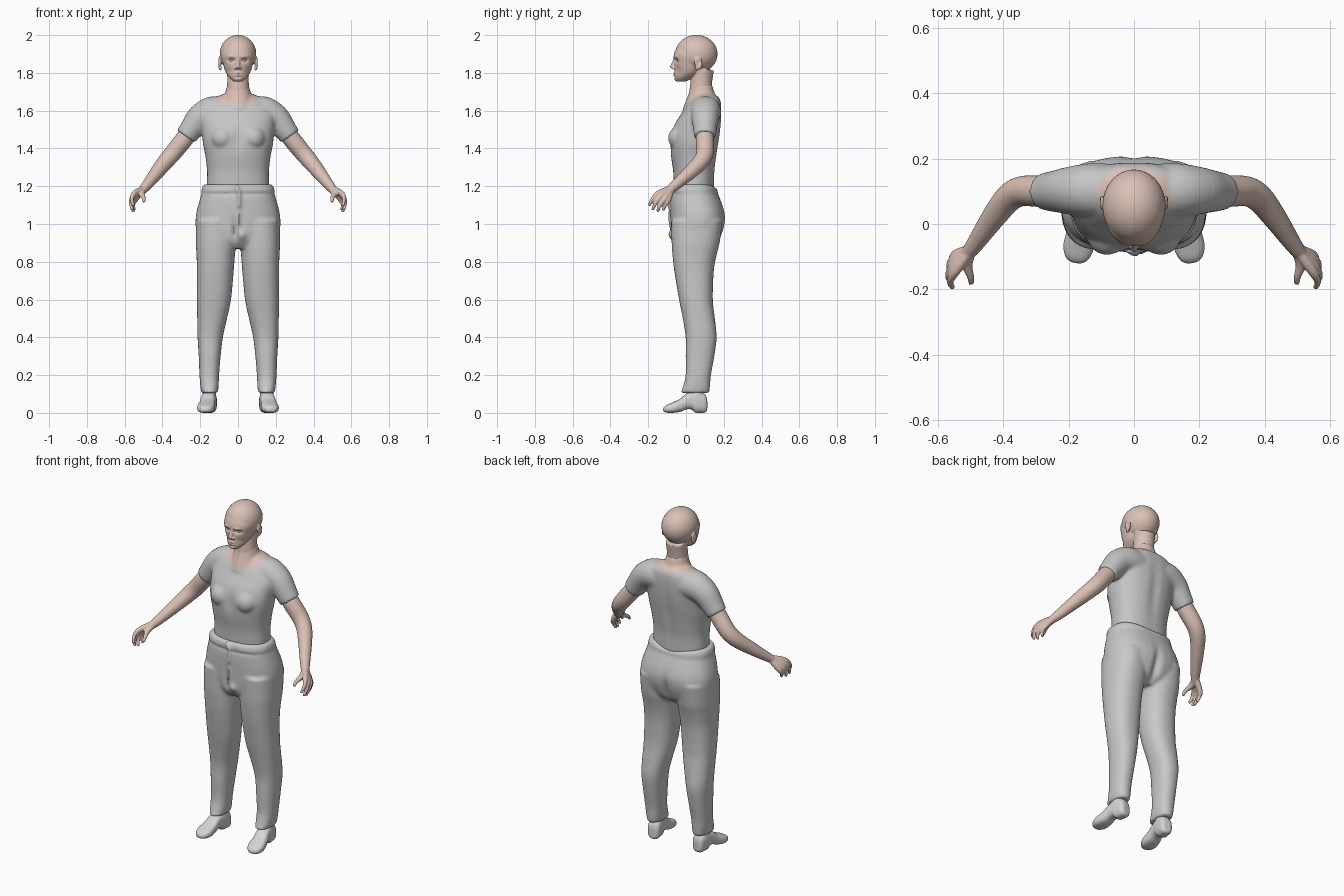
import bpy, bmesh, math
from mathutils import Vector, Matrix

if "Cube" in bpy.data.objects:
    bpy.data.objects.remove(bpy.data.objects["Cube"])


def material(name, col):
    m = bpy.data.materials.new(name)
    m.diffuse_color = (*col, 1)
    m.use_nodes = True
    m.node_tree.nodes["Principled BSDF"].inputs["Base Color"].default_value = m.diffuse_color
    return m


SKIN = material("skin", (0.70, 0.53, 0.46))
SHIRT = material("shirt grey", (0.56, 0.56, 0.56))
PANTS = material("trouser grey", (0.58, 0.58, 0.58))
SHOE = material("shoe grey", (0.66, 0.66, 0.66))


def spline(pts, n=4):
    """Catmull-Rom through tuples of any length."""
    out = []
    for i in range(len(pts) - 1):
        p = [pts[max(i - 1, 0)], pts[i], pts[i + 1], pts[min(i + 2, len(pts) - 1)]]
        for k in range(n):
            t = k / n
            out.append(tuple(0.5 * (2 * b + (c - a) * t + (2 * a - 5 * b + 4 * c - d) * t * t
                             + (3 * b - a - 3 * c + d) * t ** 3) for a, b, c, d in zip(*p)))
    return out + [tuple(pts[-1])]


def skin_rings(bm, rings):
    """Closed solid through rings of points."""
    vs = [[bm.verts.new(p) for p in r] for r in rings]
    n = len(vs[0])
    for a, b in zip(vs, vs[1:]):
        for i in range(n):
            bm.faces.new((a[i], a[(i + 1) % n], b[(i + 1) % n], b[i]))
    bm.faces.new(vs[0])
    bm.faces.new(vs[-1])


def unit(i, n, e):
    c, s = math.cos(math.tau * i / n), math.sin(math.tau * i / n)
    return math.copysign(abs(c) ** (2 / e), c), math.copysign(abs(s) ** (2 / e), s)


def loft(bm, secs, e=2.3, side=1, axis="z", n=36):
    """Sections (t, centre x, half width, v0, v1); v is y for axis z, z for axis y."""
    rings = []
    for t, cx, hw, v0, v1 in spline(secs):
        ring = []
        for i in range(n):
            u, v = unit(i, n, e)
            x, w = side * (cx + u * hw), (v0 + v1) / 2 + v * (v1 - v0) / 2
            ring.append((x, w, t) if axis == "z" else (x, t, w))
        rings.append(ring)
    skin_rings(bm, rings)


def tube(bm, pts, side=1, n=20):
    """Round tube through (x, y, z, radius), with a rounded tip."""
    s = spline(pts)
    d = (Vector(s[-1][:3]) - Vector(s[-2][:3])).normalized()
    r = s[-1][3]
    s += [(*(Vector(s[-1][:3]) + d * r * h), r * k) for h, k in ((0.35, 0.8), (0.55, 0.4))] if r < 0.02 else []
    rings = []
    for j, p in enumerate(s):
        a, b = s[max(j - 1, 0)], s[min(j + 1, len(s) - 1)]
        t = (Vector(b[:3]) - Vector(a[:3])).normalized()
        u = t.cross(Vector((0.3, 1, 0.1))).normalized()
        v = t.cross(u)
        ring = [Vector(p[:3]) + p[3] * (u * math.cos(math.tau * i / n) + v * math.sin(math.tau * i / n))
                for i in range(n)]
        rings.append([(side * q.x, q.y, q.z) for q in ring])
    skin_rings(bm, rings)


def ball(bm, c, r, tilt=0):
    m = Matrix.Translation(c) @ Matrix.Rotation(tilt, 4, "X") @ Matrix.Diagonal((*r, 1))
    bmesh.ops.create_uvsphere(bm, u_segments=32, v_segments=20, radius=1, matrix=m)


def apply_all(ob):
    bpy.context.view_layer.objects.active = ob
    for m in list(ob.modifiers):
        bpy.ops.object.modifier_apply(modifier=m.name)


def finish(name, bm, mat, voxel=0, smooth=4, pushes=(), angle=50):
    """Object from bmesh, fused by remesh, shaped by soft pushes (centre, radius, offset)."""
    bmesh.ops.recalc_face_normals(bm, faces=bm.faces)
    me = bpy.data.meshes.new(name)
    bm.to_mesh(me)
    bm.free()
    me.materials.append(mat)
    ob = bpy.data.objects.new(name, me)
    bpy.context.collection.objects.link(ob)
    if voxel:
        r = ob.modifiers.new("fuse", "REMESH")
        r.mode, r.voxel_size = "VOXEL", voxel
        s = ob.modifiers.new("soften", "SMOOTH")
        s.factor, s.iterations = 0.5, smooth
        apply_all(ob)
    for v in ob.data.vertices:
        p = v.co.copy()
        for c, r, off in pushes:
            d = sum(((p[k] - c[k]) / r[k]) ** 2 for k in range(3))
            if d < 9:
                v.co += Vector(off) * math.exp(-d)
    shade(ob, angle)
    return ob


def shade(ob, angle=50):
    bpy.ops.object.select_all(action="DESELECT")
    ob.select_set(True)
    bpy.context.view_layer.objects.active = ob
    bpy.ops.object.shade_smooth_by_angle(angle=math.radians(angle))


# Upper body: torso, bust, sleeves and neck base
bm = bmesh.new()
loft(bm, [(1.14, 0, .158, -.058, .148), (1.2, 0, .165, -.064, .15), (1.28, 0, .164, -.068, .152),
          (1.36, 0, .173, -.08, .163), (1.42, 0, .185, -.085, .172), (1.47, 0, .19, -.083, .18),
          (1.53, 0, .196, -.06, .186), (1.58, 0, .2, -.027, .188), (1.63, 0, .17, .003, .187),
          (1.665, 0, .13, .03, .178), (1.688, 0, .08, .06, .15)])
tube(bm, [(0, .08, 1.6, .1), (0, .083, 1.68, .073), (0, .08, 1.74, .056)])
for s in (-1, 1):
    ball(bm, (s * .082, -.035, 1.455), (.062, .06, .062))
    tube(bm, [(.08, .1, 1.59, .085), (.14, .103, 1.592, .083), (.2, .102, 1.562, .073),
              (.245, .1, 1.505, .063), (.275, .1, 1.463, .057)], s)
shirt = finish("shirt", bm, SHIRT, .008, 7, [((0, -.09, 1.45), (.03, .06, .06), (0, .012, 0)),
                                             ((0, .18, 1.42), (.03, .05, .15), (0, -.008, 0))])

# Neckline: the same solid split into shirt and bare chest
bm = bmesh.new()
bmesh.ops.create_cone(bm, cap_ends=True, segments=64, radius1=1, radius2=1, depth=1,
                      matrix=Matrix.Translation((0, .084, 1.7)) @ Matrix.Diagonal((.115, .09, .36, 1)))
cutter = finish("neckline_cutter", bm, SKIN)
cutter.hide_render = True
cutter.hide_viewport = False
chest = shirt.copy()
chest.data = shirt.data.copy()
chest.name = "neck_and_chest"
chest.data.materials[0] = SKIN
bpy.context.collection.objects.link(chest)
for ob, op in ((shirt, "DIFFERENCE"), (chest, "INTERSECT")):
    b = ob.modifiers.new("neckline", "BOOLEAN")
    b.operation, b.object, b.solver = op, cutter, "EXACT"
    apply_all(ob)
for ob, mat in ((shirt, SHIRT), (chest, SKIN)):
    ob.data.materials.clear()
    ob.data.materials.append(mat)
    shade(ob)
bpy.data.objects.remove(cutter)

# Head: skull, face, upper neck, nose, eyes and ears
bm = bmesh.new()
ball(bm, (0, .055, 1.9), (.097, .112, .101))
loft(bm, [(1.755, 0, .024, -.05, 0), (1.775, 0, .046, -.06, .04), (1.805, 0, .066, -.06, .08),
          (1.85, 0, .08, -.062, .1), (1.9, 0, .088, -.064, .12), (1.95, 0, .07, -.042, .11)], 2.1)
tube(bm, [(0, .083, 1.67, .07), (0, .079, 1.73, .058), (0, .09, 1.82, .058)])
tube(bm, [(0, -.058, 1.877, .008), (0, -.067, 1.85, .01), (0, -.074, 1.83, .012)])
for s in (-1, 1):
    ball(bm, (s * .011, -.063, 1.826), (.009, .012, .008))
    ball(bm, (s * .098, .065, 1.852), (.009, .021, .034), .2)
    ball(bm, (s * .094, .058, 1.826), (.008, .012, .014))
face = [((0, -.065, 1.8), (.022, .03, .005), (0, -.007, 0)), ((0, -.065, 1.788), (.018, .03, .005), (0, -.007, 0)),
        ((0, -.06, 1.765), (.02, .03, .012), (0, -.006, 0)), ((0, -.06, 1.776), (.02, .03, .005), (0, .004, 0))]
for s in (-1, 1):
    face += [((s * .034, -.055, 1.866), (.02, .03, .01), (0, .013, 0)),
             ((s * .036, -.06, 1.886), (.022, .03, .007), (0, -.005, 0)),
             ((s * .107, .066, 1.853), (.012, .01, .018), (-s * .008, 0, 0)),
             ((s * .05, -.04, 1.81), (.02, .03, .02), (0, .005, 0))]
finish("head", bm, SKIN, .004, 4, face)
for s in (-1, 1):
    bm = bmesh.new()
    ball(bm, (s * .034, -.036, 1.866), (.013, .012, .009))
    finish("eye", bm, SKIN)

# Arms with hands; finger tubes overlap to make the palm
fingers = [((.545, -.143, 1.165), (.562, -.175, 1.135), (.555, -.194, 1.1)),
           ((.552, -.13, 1.15), (.567, -.16, 1.113), (.56, -.176, 1.077)),
           ((.553, -.111, 1.136), (.563, -.137, 1.1), (.555, -.15, 1.068)),
           ((.545, -.094, 1.128), (.555, -.11, 1.1), (.548, -.12, 1.075))]
for s in (-1, 1):
    bm = bmesh.new()
    tube(bm, [(.23, .1, 1.52, .045), (.29, .1, 1.443, .048), (.345, .1, 1.375, .046), (.385, .077, 1.328, .043),
              (.43, .02, 1.272, .037), (.475, -.045, 1.215, .029), (.5, -.08, 1.185, .024), (.515, -.095, 1.17, .02)], s)
    for k, m, t in fingers:
        tube(bm, [(.495, -.075, 1.19, .016), (*k, .015), (*m, .0105), (*t, .008)], s)
    tube(bm, [(.5, -.085, 1.18, .017), (.51, -.125, 1.158, .016), (.5, -.16, 1.14, .011), (.498, -.18, 1.12, .009)], s)
    finish("arm", bm, SKIN, .0045, 3)

# Trousers: hips, legs, waistband and drawstring
bm = bmesh.new()
loft(bm, [(1.21, 0, .178, -.072, .153), (1.19, 0, .184, -.076, .157), (1.14, 0, .199, -.085, .178),
          (1.08, 0, .216, -.085, .2), (1.03, 0, .224, -.083, .208), (.97, 0, .222, -.08, .198),
          (.91, 0, .2, -.07, .172), (.87, 0, .15, -.04, .13)], 2.4)
loft(bm, [(1.165, 0, .191, -.083, .167), (1.175, 0, .194, -.087, .168), (1.198, 0, .188, -.083, .162),
          (1.208, 0, .18, -.076, .155)], 2.4)
tube(bm, [(-.02, -.084, 1.205, .008), (0, -.09, 1.185, .01), (.006, -.092, 1.14, .008), (.004, -.09, 1.09, .007)])
for s in (-1, 1):
    loft(bm, [(1.02, .115, .106, -.078, .195), (.9, .117, .106, -.076, .178), (.84, .118, .102, -.072, .163),
              (.75, .12, .097, -.062, .147), (.6, .127, .09, -.037, .142), (.5, .137, .079, -.017, .153),
              (.4, .147, .067, -.002, .162), (.3, .15, .058, -.002, .15), (.2, .152, .052, -.002, .132),
              (.14, .151, .048, -.016, .127), (.105, .15, .043, -.03, .123)], 2.3, s)
finish("trousers", bm, PANTS, .008, 6,
       [((0, .19, .95), (.022, .08, .09), (0, -.02, 0)), ((0, .15, 1.22), (.09, .06, .025), (0, 0, -.03)),
        ((0, -.08, 1.16), (.3, .05, .006), (0, .004, 0)), ((.022, -.08, .94), (.02, .04, .025), (0, -.016, 0)),
        ((-.02, -.08, .97), (.012, .04, .06), (0, .012, 0)), ((.004, -.08, 1.03), (.01, .04, .06), (0, -.01, 0))])

# Shoes, toes turned out, with raised arch and ankle
for s in (-1, 1):
    bm = bmesh.new()
    loft(bm, [(.112, 0, .02, .012, .07), (.1, 0, .035, .001, .1), (.06, 0, .039, 0, .12), (.045, 0, .039, .003, .12),
              (.03, 0, .038, .018, .115), (0, 0, .039, .018, .1), (-.03, 0, .043, .006, .075),
              (-.07, 0, .047, 0, .056), (-.1, 0, .039, .001, .043), (-.115, 0, .026, .004, .033),
              (-.121, 0, .012, .01, .024)], 2.7, 1, "y")
    tube(bm, [(0, .055, .07, .037), (0, .058, .11, .036), (0, .06, .17, .034)])
    bmesh.ops.transform(bm, verts=bm.verts, matrix=Matrix.Translation((s * .16, 0, 0)) @ Matrix.Rotation(s * .14, 4, "Z"))
    finish("shoe", bm, SHOE, .006, 2)
